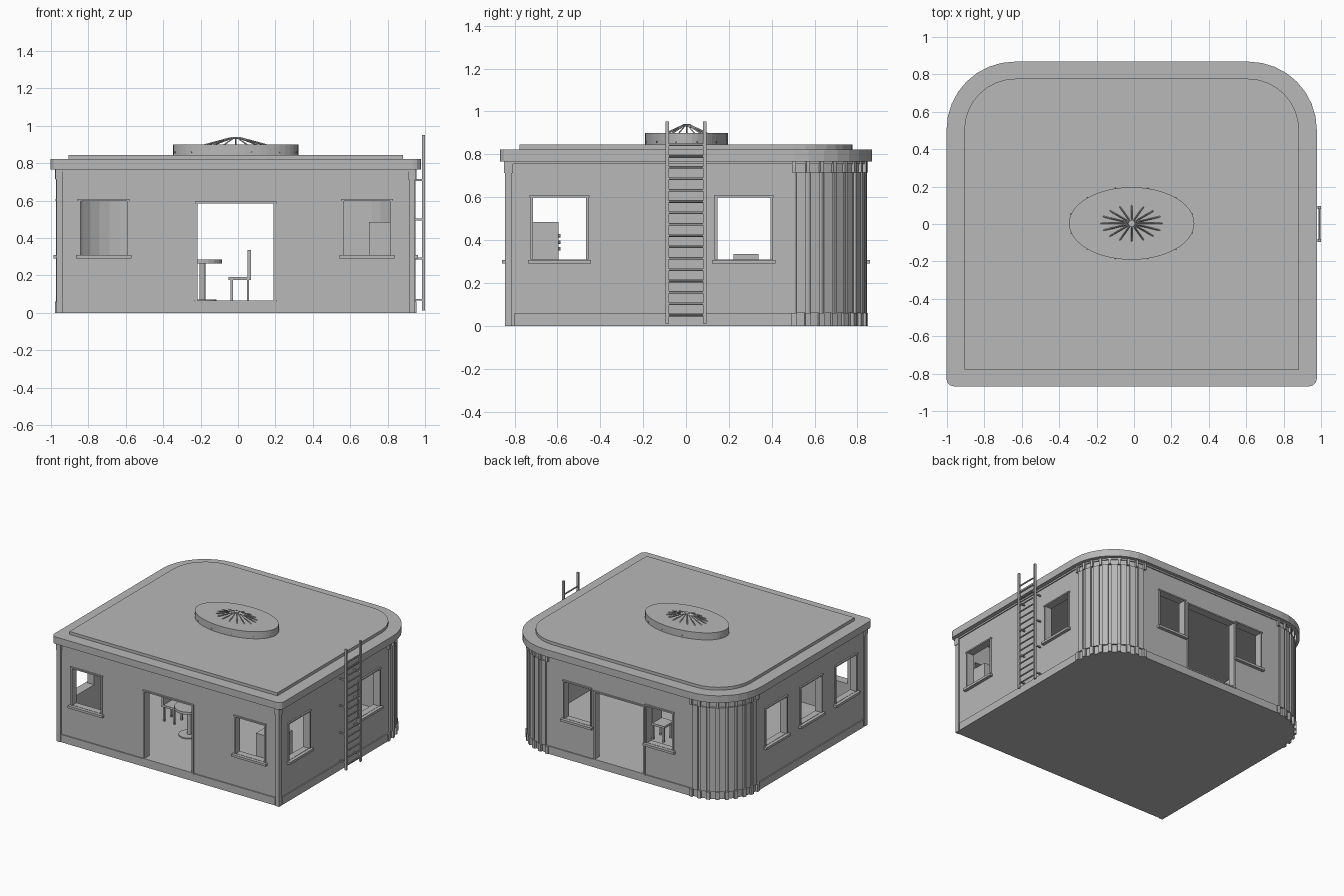
import bpy, bmesh, math
from mathutils import Vector

if "Cube" in bpy.data.objects:
    bpy.data.objects.remove(bpy.data.objects["Cube"])

grey = bpy.data.materials.new("plain grey")
grey.diffuse_color = (0.48, 0.48, 0.48, 1)
grey.use_nodes = True
grey.node_tree.nodes["Principled BSDF"].inputs["Base Color"].default_value = grey.diffuse_color
CX = -0.0125                      # building centre in x


def finish(bm, name):
    bmesh.ops.recalc_face_normals(bm, faces=bm.faces)
    me = bpy.data.meshes.new(name)
    bm.to_mesh(me)
    bm.free()
    me.materials.append(grey)
    ob = bpy.data.objects.new(name, me)
    bpy.context.collection.objects.link(ob)
    return ob


def add_box(bm, x0, x1, y0, y1, z0, z1):
    vs = bmesh.ops.create_cube(bm, size=1)["verts"]
    for v in vs:
        v.co = Vector(((x0 + x1) / 2 + v.co.x * (x1 - x0),
                       (y0 + y1) / 2 + v.co.y * (y1 - y0),
                       (z0 + z1) / 2 + v.co.z * (z1 - z0)))
    return vs


def boxes(name, items):
    bm = bmesh.new()
    for b in items:
        add_box(bm, *b)
    return finish(bm, name)


def outline(hx, hy, back_r, front_r, n=8):
    """Plan shape with big back corners and small front corners."""
    pts = []
    for sx, sy, r, a0 in ((1, 1, back_r, 0), (-1, 1, back_r, 90),
                          (-1, -1, front_r, 180), (1, -1, front_r, 270)):
        k = n if r > 0.1 else 3
        if r == 0:
            pts.append((CX + sx * hx, sy * hy))
            continue
        for i in range(k + 1):
            a = math.radians(a0 + 90 * i / k)
            pts.append((CX + sx * (hx - r) + r * math.cos(a), sy * (hy - r) + r * math.sin(a)))
    return pts


def prism(name, pts, z0, z1):
    bm = bmesh.new()
    f = bm.faces.new([bm.verts.new((x, y, z0)) for x, y in pts])
    ext = bmesh.ops.extrude_face_region(bm, geom=[f], use_keep_orig=True)["geom"]
    for v in ext:
        if isinstance(v, bmesh.types.BMVert):
            v.co.z = z1
    return finish(bm, name)


def ring(name, outer, inner, z0, z1):
    bm = bmesh.new()
    loops = [[bm.verts.new((x, y, z)) for x, y in p]
             for p, z in ((outer, z0), (outer, z1), (inner, z1), (inner, z0))]
    n = len(outer)
    for a, b in zip(loops, loops[1:] + loops[:1]):
        for i in range(n):
            j = (i + 1) % n
            bm.faces.new((a[i], a[j], b[j], b[i]))
    return finish(bm, name)


def rod(bm, a, b, r, n=6):
    a, b = Vector(a), Vector(b)
    d = b - a
    vs = bmesh.ops.create_cone(bm, cap_ends=True, segments=n, radius1=r, radius2=r,
                               depth=d.length)["verts"]
    q = d.to_track_quat('Z', 'Y')
    for v in vs:
        v.co = q @ v.co + (a + b) / 2


# Walls, floor and roof
HX, HY, R = 0.95, 0.833, 0.33
walls = ring("walls", outline(HX, HY, R, 0), outline(HX - 0.05, HY - 0.05, R - 0.05, 0), 0.0, 0.77)
prism("floor", outline(HX - 0.02, HY - 0.02, R - 0.02, 0), 0.0, 0.062)
prism("roof", outline(0.99, 0.868, 0.365, 0.04), 0.767, 0.822)
prism("roof_deck", outline(0.895, 0.777, 0.275, 0), 0.822, 0.845)
ring("eave_band", outline(HX + 0.008, HY + 0.008, R + 0.008, 0), outline(HX - 0.01, HY - 0.01, R - 0.01, 0),
     0.755, 0.768)

# Openings: (side, centre, half width, bottom, top)
W, DOOR = 0.124, 0.203
openings = [("front", -0.718, W, 0.31, 0.598), ("front", 0.69, W, 0.31, 0.598),
            ("front", CX, DOOR, 0.065, 0.585), ("back", CX, DOOR + 0.005, 0.065, 0.585),
            ("back", -0.36, 0.11, 0.31, 0.598), ("back", 0.35, 0.11, 0.31, 0.598)]
openings += [("right", c, W, 0.31, 0.598) for c in (-0.59, 0.27)]
openings += [("left", c, W, 0.31, 0.598) for c in (-0.59, -0.16, 0.27)]


def on_wall(side, u0, u1, d0, d1, z0, z1):
    """Box bounds from along-wall range and depth range (outward positive)."""
    if side == "front":
        return (u0, u1, -HY - d1, -HY - d0, z0, z1)
    if side == "back":
        return (u0, u1, HY + d0, HY + d1, z0, z1)
    if side == "right":
        return (CX + HX + d0, CX + HX + d1, u0, u1, z0, z1)
    return (CX - HX - d1, CX - HX - d0, u0, u1, z0, z1)


cutter = boxes("opening_cutter", [on_wall(s, c - w, c + w, -0.1, 0.1, a, b) for s, c, w, a, b in openings])
cutter.hide_render = True
cutter.hide_viewport = True
cutter.display_type = 'WIRE'
m = walls.modifiers.new("openings", 'BOOLEAN')
m.operation, m.solver, m.object = 'DIFFERENCE', 'EXACT', cutter

# Trim: jambs, lintels and projecting sills
sills, frames = [], []
for s, c, w, a, b in openings:
    t = 0.012
    for k in (-1, 1):
        u = sorted((c + k * w, c + k * (w + t)))
        frames.append(on_wall(s, u[0], u[1], -0.02, 0.008, a, b))
    frames.append(on_wall(s, c - w - t - 0.003, c + w + t + 0.003, -0.02, 0.012, b, b + 0.01))
    if a > 0.1:
        sills.append(on_wall(s, c - w - 0.024, c + w + 0.024, -0.05, 0.025, 0.29, 0.308))
    else:
        sills.append(on_wall(s, c - w - 0.018, c + w + 0.018, -0.05, 0.012, 0.055, 0.066))
boxes("window_and_door_frames", frames)
boxes("sills", sills)

# Plinth strips between the corners
boxes("plinth", [on_wall("front", CX - 0.922, CX + 0.922, -0.01, 0.008, 0, 0.06),
                 on_wall("back", CX - 0.62, CX + 0.62, -0.01, 0.008, 0, 0.06),
                 on_wall("right", -0.80, 0.50, -0.01, 0.008, 0, 0.06),
                 on_wall("left", -0.80, 0.50, -0.01, 0.008, 0, 0.06)])

# Front corner posts with top caps
posts = []
for s in (-1, 1):
    x = CX + s * (HX - 0.008)
    posts += [(x - 0.016, x + 0.016, -HY - 0.012, -HY + 0.022, 0, 0.77),
              (x - 0.02, x + 0.02, -HY - 0.016, -HY + 0.026, 0.712, 0.767)]
boxes("front_corner_posts", posts)

# Fluted back corners: flat panels with base blocks and caps between them
bm = bmesh.new()
N = 8
for s in (-1, 1):
    for i in range(2 * N + 1):
        a = math.radians(90 * i / (2 * N))
        u = Vector((s * math.cos(a), math.sin(a), 0))
        t = Vector((-u.y, u.x, 0))
        c = Vector((CX + s * (HX - R), HY - R, 0))
        parts = [(0.022, 0.06, 0.715, 0.010)] if i % 2 else \
                [(0.014, 0.0, 0.06, 0.016), (0.009, 0.715, 0.767, 0.016)]
        for hw, z0, z1, out in parts:
            for v in add_box(bm, R - 0.02, R + out, -hw, hw, z0, z1):
                v.co = c + u * v.co.x + t * v.co.y + Vector((0, 0, v.co.z))
finish(bm, "fluted_corners")

# Oval skylight curb with radiating bars
bm = bmesh.new()
for v in bmesh.ops.create_cone(bm, cap_ends=True, segments=48, radius1=1, radius2=1, depth=1)["verts"]:
    v.co = Vector((CX + v.co.x * 0.335, 0.003 + v.co.y * 0.194, 0.871 + v.co.z * 0.058))
finish(bm, "skylight_curb")
bm = bmesh.new()
for i in range(16):
    a = 2 * math.pi * i / 16
    ca, sa = math.cos(a), math.sin(a)
    rod(bm, (CX + 0.165 * ca, 0.003 + 0.096 * sa, 0.898),
        (CX + 0.02 * ca, 0.003 + 0.012 * sa, 0.937), 0.004, 4)
rod(bm, (CX, 0.003, 0.930), (CX, 0.003, 0.941), 0.018, 12)
finish(bm, "skylight_bars")
bm = bmesh.new()
for i in range(12):
    a = 2 * math.pi * (i + 0.5) / 12
    p = Vector((CX + 0.335 * math.cos(a), 0.003 + 0.194 * math.sin(a), 0.858))
    d = Vector((math.cos(a) / 0.335, math.sin(a) / 0.194, 0)).normalized()
    rod(bm, p - d * 0.004, p + d * 0.004, 0.004, 6)
finish(bm, "curb_bolts")

# Ladder on the right wall
bm = bmesh.new()
for s in (-1, 1):
    add_box(bm, 0.984, 1.0, s * 0.088 - 0.008, s * 0.088 + 0.008, 0.012, 0.952)
    for z in (0.07, 0.29, 0.5, 0.71):
        add_box(bm, 0.925, 0.986, s * 0.088 - 0.005, s * 0.088 + 0.005, z - 0.005, z + 0.005)
for i in range(16):
    z = 0.05 + i * 0.053
    rod(bm, (0.992, -0.085, z), (0.992, 0.085, z), 0.006)
finish(bm, "ladder")


# Furniture
def chair(name, x, y, turn):
    bm = bmesh.new()
    add_box(bm, -0.06, 0.06, -0.058, 0.058, 0.175, 0.192)
    add_box(bm, 0.042, 0.06, -0.058, 0.058, 0.192, 0.335)
    for sx in (-1, 1):
        for sy in (-1, 1):
            add_box(bm, sx * 0.044 - 0.006, sx * 0.044 + 0.006,
                    sy * 0.044 - 0.006, sy * 0.044 + 0.006, 0.06, 0.176)
    ob = finish(bm, name)
    ob.location = (x, y, 0)
    ob.rotation_euler.z = math.radians(turn)


chair("chair_near", 0.01, 0.28, 0)
chair("chair_far", -0.42, -0.2, 180)
bm = bmesh.new()
for r, z0, z1 in ((0.075, 0.06, 0.07), (0.016, 0.07, 0.265), (0.105, 0.265, 0.285)):
    rod(bm, (-0.19, -0.33, z0), (-0.19, -0.33, z1), r, 20)
finish(bm, "round_table")
boxes("cabinet", [(0.70, 0.885, -0.78, -0.595, 0.06, 0.485)])
bm = bmesh.new()
for z in (0.36, 0.39, 0.42):
    rod(bm, (0.79, -0.597, z), (0.79, -0.585, z), 0.008, 8)
finish(bm, "cabinet_knobs")
